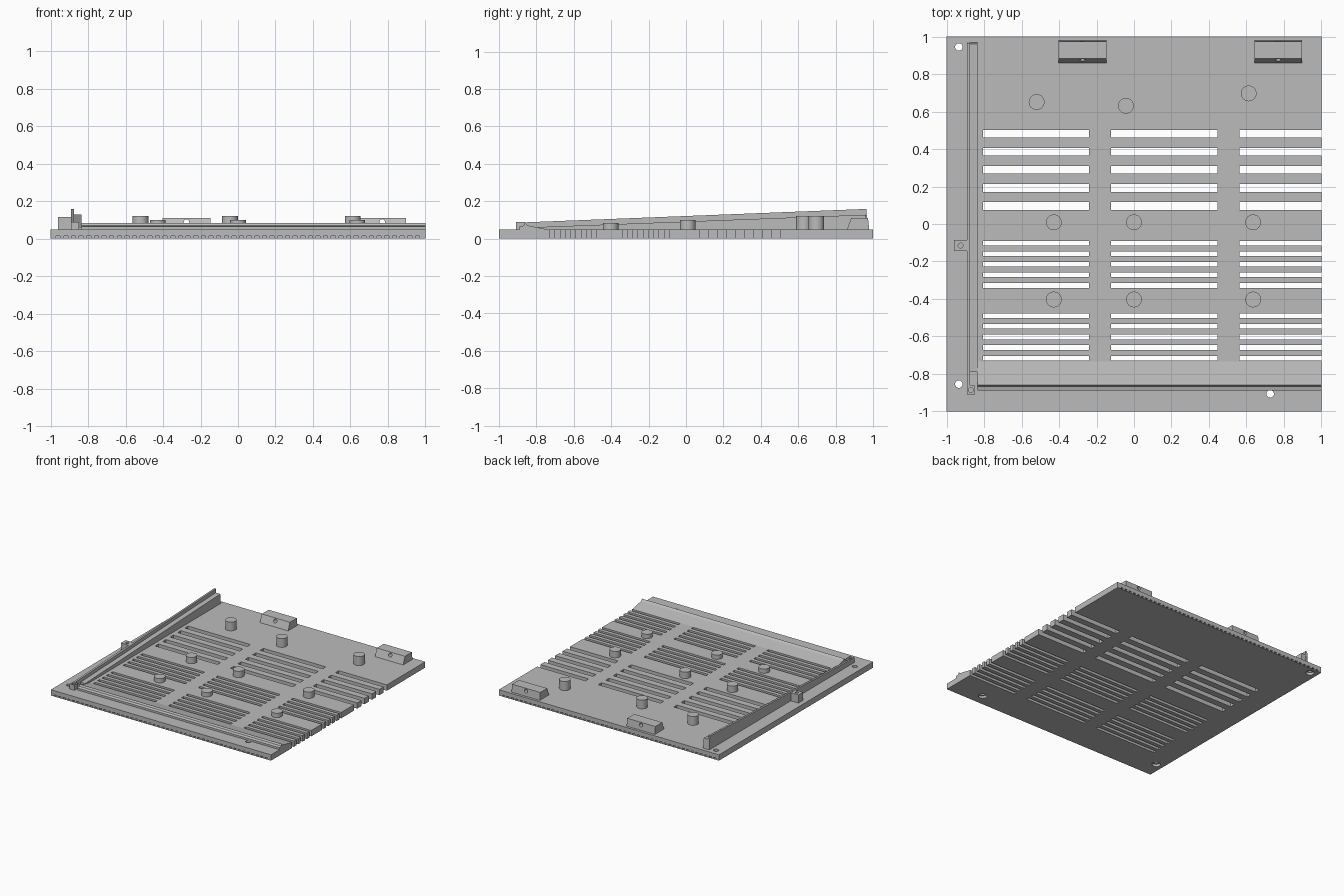
import bpy, bmesh, math
from mathutils import Matrix, Vector

if "Cube" in bpy.data.objects:
    bpy.data.objects.remove(bpy.data.objects["Cube"])

grey = bpy.data.materials.new("light_grey")
grey.diffuse_color = (0.5, 0.5, 0.5, 1)
grey.use_nodes = True
grey.node_tree.nodes["Principled BSDF"].inputs["Base Color"].default_value = grey.diffuse_color


def finish(name, bm):
    bmesh.ops.recalc_face_normals(bm, faces=bm.faces)
    me = bpy.data.meshes.new(name)
    bm.to_mesh(me)
    bm.free()
    ob = bpy.data.objects.new(name, me)
    bpy.context.collection.objects.link(ob)
    me.materials.append(grey)
    return ob


def add_box(bm, x0, x1, y0, y1, z0, z1):
    m = Matrix.Translation(((x0 + x1) / 2, (y0 + y1) / 2, (z0 + z1) / 2))
    m = m @ Matrix.Diagonal((x1 - x0, y1 - y0, z1 - z0, 1))
    bmesh.ops.create_cube(bm, size=1, matrix=m)


def add_cyl(bm, centre, r, depth, axis="Z", r2=None, n=24):
    rot = Matrix.Rotation(math.pi / 2, 4, "X") if axis == "Y" else Matrix()
    bmesh.ops.create_cone(bm, cap_ends=True, segments=n, radius1=r, radius2=r if r2 is None else r2,
                          depth=depth, matrix=Matrix.Translation(centre) @ rot)


def extrude_x(name, profile, x0, x1):
    """Sweep a (y, z) profile between two x positions."""
    bm = bmesh.new()
    face = bm.faces.new([bm.verts.new((x0, y, z)) for y, z in profile])
    new = bmesh.ops.extrude_face_region(bm, geom=[face])["geom"]
    bmesh.ops.translate(bm, vec=Vector((x1 - x0, 0, 0)),
                        verts=[v for v in new if isinstance(v, bmesh.types.BMVert)])
    return finish(name, bm)


def cut(ob, bm):
    cutter = finish(ob.name + "_cutter", bm)
    mod = ob.modifiers.new("cut", "BOOLEAN")
    mod.object = cutter
    mod.solver = "EXACT"
    bpy.context.view_layer.objects.active = ob
    bpy.ops.object.modifier_apply(modifier=mod.name)
    bpy.data.objects.remove(cutter)


T = 0.048   # plate thickness

# Base plate
bm = bmesh.new()
add_box(bm, -1, 1, -1, 1, 0, T)
plate = finish("base_plate", bm)

# Vent slots, screw holes and edge notches
bm = bmesh.new()
rows = [(0.482 - 0.0963 * i, 0.021) for i in range(5)]
rows += [(-0.102 - 0.0565 * i, 0.0125) for i in range(5)]
rows += [(-0.49 - 0.0565 * i, 0.0125) for i in range(5)]
for y, h in rows:
    for x0, x1 in ((-0.805, -0.24), (-0.122, 0.445), (0.562, 1.05)):
        add_box(bm, x0, x1, y - h, y + h, -0.05, 0.1)
for x, y in ((-0.935, 0.945), (-0.935, -0.855), (0.727, -0.907)):
    add_cyl(bm, (x, y, 0.03), 0.02, 0.2)
for i in range(48):
    x = -0.96 + i * 0.0408
    for s in (-1, 1):
        add_box(bm, x - 0.011, x + 0.011, min(s * 0.978, s * 1.02), max(s * 0.978, s * 1.02), 0.005, 0.014)
cut(plate, bm)
# Countersinks under the screw holes
bm = bmesh.new()
for x, y in ((-0.935, 0.945), (-0.935, -0.855), (0.727, -0.907)):
    add_cyl(bm, (x, y, 0.005), 0.032, 0.03)
cut(plate, bm)

# Sloping side wall and its lower inner ledge
extrude_x("side_wall", [(-0.87, T), (0.97, T), (0.965, 0.159), (-0.87, 0.087)], -0.892, -0.876)
extrude_x("wall_ledge", [(-0.79, T), (0.97, T), (0.962, 0.128), (-0.79, 0.062)], -0.877, -0.835)

# Front rail with ramp behind it
extrude_x("front_rail", [(-0.89, T), (-0.89, 0.064), (-0.868, 0.07), (-0.86, 0.084),
                         (-0.845, 0.07), (-0.735, T)], -0.835, 1)

# Corner post and side tab, both with a screw hole
for name, x0, x1, y0, y1, z in (("corner_post", -0.892, -0.85, -0.91, -0.862, 0.09),
                               ("side_tab", -0.962, -0.89, -0.145, -0.085, 0.115)):
    bm = bmesh.new()
    add_box(bm, x0, x1, y0, y1, T, z)
    ob = finish(name, bm)
    bm = bmesh.new()
    add_cyl(bm, ((x0 + x1) / 2, (y0 + y1) / 2, z), 0.013, 0.05, n=16)
    cut(ob, bm)

# Rear mounting blocks with a horizontal hole
for name, x0, x1 in (("rear_block_left", -0.403, -0.147), ("rear_block_right", 0.642, 0.898)):
    ob = extrude_x(name, [(0.86, T), (0.98, T), (0.973, 0.11), (0.883, 0.11)], x0, x1)
    bm = bmesh.new()
    add_cyl(bm, ((x0 + x1) / 2 - 0.0, 0.92, 0.089), 0.015, 0.3, "Y", n=16)
    cut(ob, bm)

# Round standoffs in three rows of increasing height
spots = [(x, y, z) for y, z in ((-0.403, 0.083), (0.009, 0.1)) for x in (-0.428, 0, 0.636)]
spots += [(-0.52, 0.651, 0.12), (-0.043, 0.631, 0.12), (0.612, 0.697, 0.122)]
for i, (x, y, z) in enumerate(spots):
    bm = bmesh.new()
    add_cyl(bm, (x, y, (T + z) / 2), 0.042, z - T, n=32)
    ob = finish("standoff_%d" % (i + 1), bm)
    bpy.ops.object.select_all(action="DESELECT")
    ob.select_set(True)
    bpy.context.view_layer.objects.active = ob
    bpy.ops.object.shade_smooth_by_angle()
